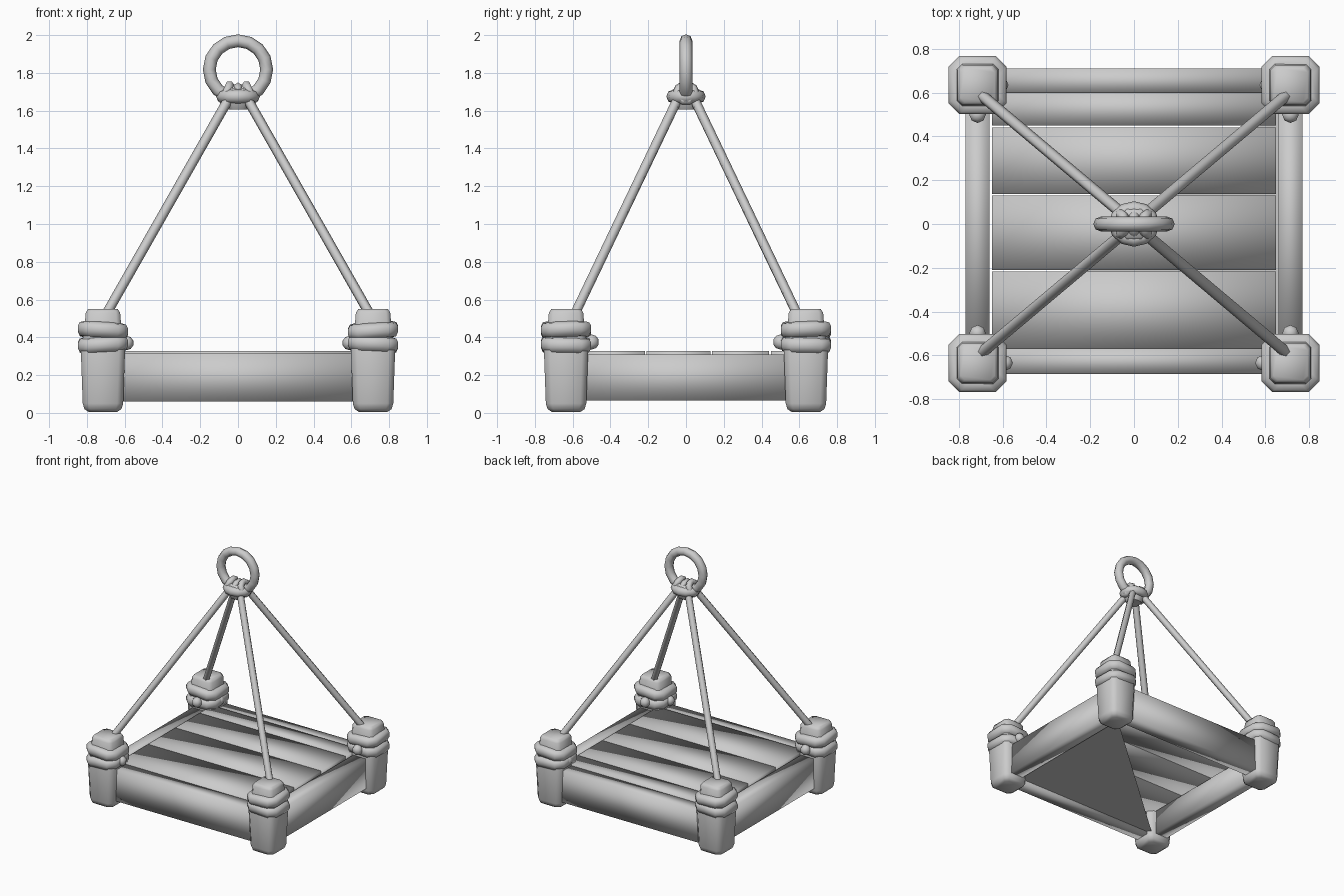
import bpy, bmesh, math
from mathutils import Vector

if "Cube" in bpy.data.objects:
    bpy.data.objects.remove(bpy.data.objects["Cube"])

grey = bpy.data.materials.new("plain grey")
grey.diffuse_color = (0.6, 0.6, 0.6, 1)
grey.use_nodes = True
grey.node_tree.nodes["Principled BSDF"].inputs["Base Color"].default_value = grey.diffuse_color
PX, PY = 0.715, 0.635          # corner post centre


def finish(name, bm, angle=50):
    bmesh.ops.recalc_face_normals(bm, faces=bm.faces)
    me = bpy.data.meshes.new(name)
    bm.to_mesh(me)
    bm.free()
    ob = bpy.data.objects.new(name, me)
    bpy.context.collection.objects.link(ob)
    me.materials.append(grey)
    bpy.ops.object.select_all(action='DESELECT')
    ob.select_set(True)
    bpy.context.view_layer.objects.active = ob
    bpy.ops.object.shade_smooth_by_angle(angle=math.radians(angle))
    return ob


def loft(bm, rings, closed=False):
    """Skin a list of point rings; cap the ends unless closed."""
    rows = [[bm.verts.new(p) for p in r] for r in rings]
    n = len(rows[0])
    for i in range(len(rows) if closed else len(rows) - 1):
        a, b = rows[i], rows[(i + 1) % len(rows)]
        for j in range(n):
            k = (j + 1) % n
            bm.faces.new((a[j], a[k], b[k], b[j]))
    if not closed:
        bm.faces.new(rows[0])
        bm.faces.new(rows[-1])


def octagon(cx, cy, z, h, cut, tilt=0.0):
    """Square of half size h with chamfered corners, optionally tilted."""
    c = h - cut
    pts = [(h, -c), (h, c), (c, h), (-c, h), (-h, c), (-h, -c), (-c, -h), (c, -h)]
    return [Vector((cx + x, cy + y, z + tilt * (x + 0.5 * y))) for x, y in pts]


def box(name, x0, x1, y0, y1, z0, z1):
    bm = bmesh.new()
    loft(bm, [[(x0, y0, z), (x1, y0, z), (x1, y1, z), (x0, y1, z)] for z in (z0, z1)])
    return finish(name, bm, 180)


def rod(name, a, b, r, sides=6):
    a, b = Vector(a), Vector(b)
    q = (b - a).to_track_quat('Z', 'Y')
    circle = [q @ Vector((r * math.cos(t), r * math.sin(t), 0))
              for t in (2 * math.pi * i / sides for i in range(sides))]
    bm = bmesh.new()
    loft(bm, [[p + v for v in circle] for p in (a, b)])
    return finish(name, bm, 70)


def torus(name, centre, axis, major, minor, n=14, m=8, sx=1.0, sy=1.0):
    q = Vector(axis).to_track_quat('Z', 'Y')
    rings = []
    for i in range(n):
        t = 2 * math.pi * i / n
        ring = []
        for j in range(m):
            u = 2 * math.pi * j / m
            r = major + minor * math.cos(u)
            v = Vector((r * math.cos(t) * sx, r * math.sin(t) * sy, minor * math.sin(u)))
            ring.append(Vector(centre) + q @ v)
        rings.append(ring)
    bm = bmesh.new()
    loft(bm, rings, closed=True)
    return finish(name, bm, 70)


def knob(name, centre, r):
    bm = bmesh.new()
    bmesh.ops.create_uvsphere(bm, u_segments=8, v_segments=5, radius=r)
    bmesh.ops.translate(bm, verts=bm.verts, vec=centre)
    return finish(name, bm, 80)


# Frame rails
box("front_rail", -PX, PX, -0.685, -0.57, 0.06, 0.315)
box("back_rail", -PX, PX, 0.595, 0.71, 0.06, 0.315)
for s, side in ((-1, "left"), (1, "right")):
    x0, x1 = sorted((s * 0.66, s * 0.77))
    box(side + "_rail", x0, x1, -PY, PY, 0.065, 0.31)

# Deck planks
for i, (y0, y1) in enumerate([(-0.57, -0.217), (-0.21, 0.13), (0.137, 0.44), (0.45, 0.60)]):
    box(f"plank_{i + 1}", -0.65, 0.65, y0, y1, 0.25, 0.328)

# Triangular sheet under half of the deck
bm = bmesh.new()
bm.faces.new([bm.verts.new(p) for p in
              ((0.67, -0.58, 0.08), (-0.67, -0.58, 0.08), (0.67, 0.6, 0.08))])
finish("under_sheet", bm)

# Corner posts with rope wraps, knots and hanging ropes
for sx in (-1, 1):
    for sy in (-1, 1):
        cx, cy = sx * PX, sy * PY
        tag = ("left" if sx < 0 else "right") + ("_front" if sy < 0 else "_back")
        bm = bmesh.new()
        loft(bm, [octagon(cx, cy, z, h, c) for z, h, c in
                  ((0.005, 0.075, 0.025), (0.02, 0.098, 0.03), (0.05, 0.107, 0.032),
                   (0.33, 0.117, 0.032), (0.46, 0.097, 0.025), (0.53, 0.091, 0.022),
                   (0.55, 0.078, 0.02))])
        finish("post_" + tag, bm, 60)

        # two stacked bands tilted against each other
        for k, (z, tilt) in enumerate(((0.363, -0.05 * sx), (0.437, 0.06 * sx))):
            bm = bmesh.new()
            loft(bm, [octagon(cx, cy, z + dz, h, 0.05, tilt) for dz, h in
                      ((-0.042, 0.10), (-0.036, 0.122), (-0.012, 0.133),
                       (0.014, 0.133), (0.034, 0.123), (0.042, 0.10))])
            finish(f"wrap_{k + 1}_{tag}", bm, 60)

        knob("knot_y_" + tag, (cx, cy - sy * 0.135, 0.375), 0.04)
        reach = 0.125 if sy < 0 else 0.105
        knob("knot_x_" + tag, (cx - sx * reach, cy, 0.37), 0.038)
        rod("rope_" + tag, (sx * 0.705, sy * 0.595, 0.51), (sx * 0.045, sy * 0.04, 1.67), 0.026)

# Hanging ring
torus("hanging_ring", (0, 0, 1.818), (0, 1, 0), 0.152, 0.034, n=16)

# Binding knot beneath the ring
torus("knot_band", (0, 0, 1.675), (0, 0, 1), 0.077, 0.036, n=12, sx=1.03, sy=0.92)
bm = bmesh.new()
loft(bm, [octagon(0, 0, z, h, h * 0.5) for z, h in ((1.605, 0.05), (1.64, 0.068), (1.70, 0.075), (1.72, 0.06))])
finish("knot_core", bm, 60)
for i, a in enumerate((-24, 0, 24)):
    t = math.radians(a)
    centre = (0.152 * math.sin(t), 0, 1.818 - 0.152 * math.cos(t) + 0.015)
    torus(f"ring_loop_{i + 1}", centre, (math.cos(t), 0, math.sin(t)), 0.046, 0.025, n=10, m=6)
